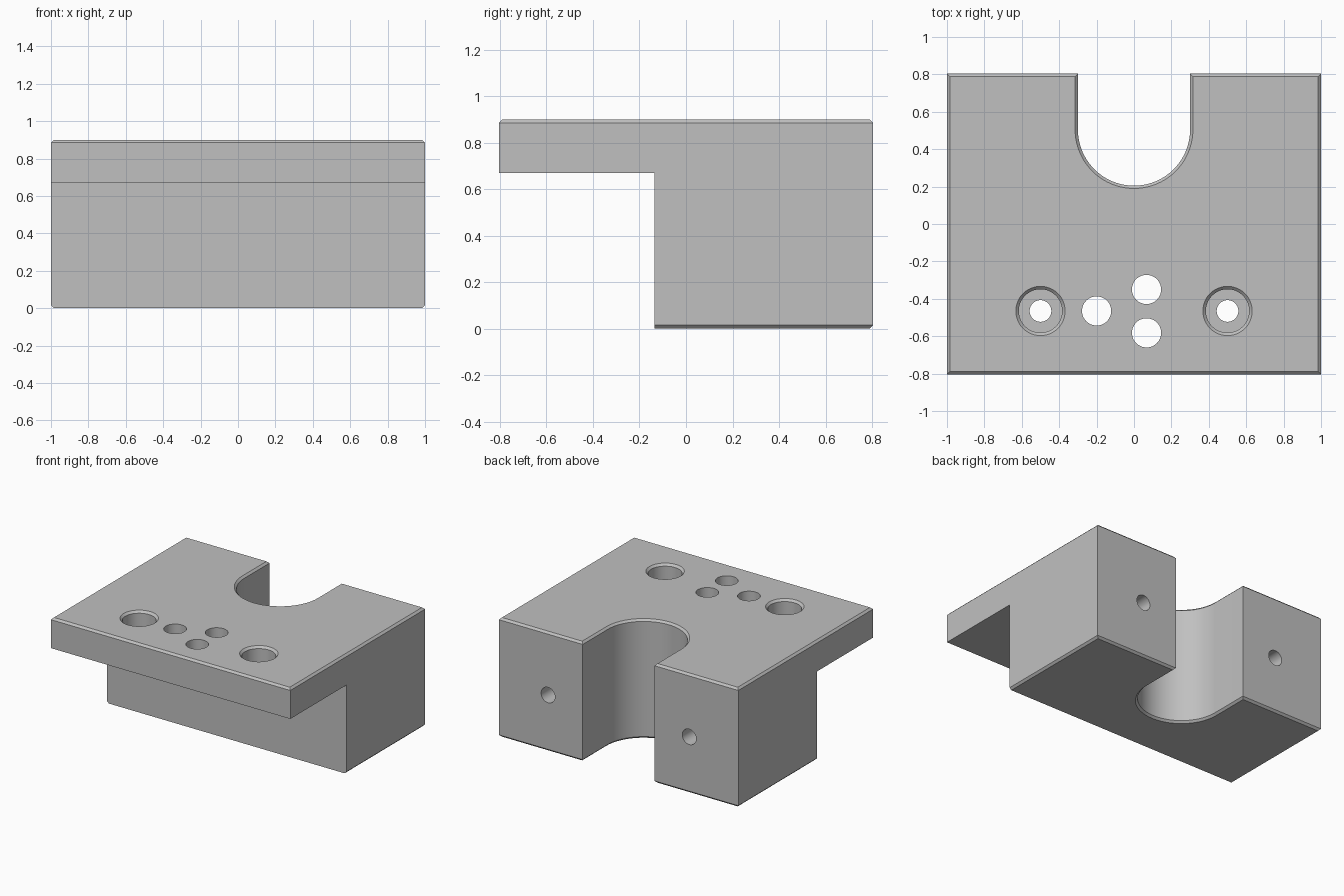
import bpy, bmesh
from math import pi, sin, cos
from mathutils import Matrix

cube = bpy.data.objects.get("Cube")
if cube:
    bpy.data.objects.remove(cube, do_unlink=True)

HEIGHT, HALF_X, HALF_Y = 0.9, 1.0, 0.804
CHAMFER = 0.015

grey = bpy.data.materials.new("plain grey")
grey.use_nodes = True
colour = (0.53, 0.53, 0.53, 1)
grey.diffuse_color = colour
grey.node_tree.nodes["Principled BSDF"].inputs["Base Color"].default_value = colour


def make_object(name, bm):
    bmesh.ops.recalc_face_normals(bm, faces=bm.faces)
    mesh = bpy.data.meshes.new(name)
    bm.to_mesh(mesh)
    bm.free()
    mesh.materials.append(grey)
    obj = bpy.data.objects.new(name, mesh)
    bpy.context.collection.objects.link(obj)
    return obj


def cut(target, cutter):
    cutter.hide_render = True
    mod = target.modifiers.new("cut", "BOOLEAN")
    mod.operation, mod.solver, mod.object = "DIFFERENCE", "EXACT", cutter
    bpy.context.view_layer.objects.active = target
    bpy.ops.object.modifier_apply(modifier=mod.name)
    bpy.data.objects.remove(cutter, do_unlink=True)


def cone(r_low, r_high, x, y, z_low, z_high):
    bm = bmesh.new()
    bmesh.ops.create_cone(bm, cap_ends=True, segments=48, radius1=r_low,
                          radius2=r_high, depth=z_high - z_low,
                          matrix=Matrix.Translation((x, y, (z_low + z_high) / 2)))
    return make_object("cutter", bm)


# Block outline with a rounded slot open to the back
SLOT_R, SLOT_Y = 0.3, 0.505
outline = [(-HALF_X, -HALF_Y), (HALF_X, -HALF_Y), (HALF_X, HALF_Y), (SLOT_R, HALF_Y)]
for i in range(41):
    a = -pi * i / 40
    outline.append((SLOT_R * cos(a), SLOT_Y + SLOT_R * sin(a)))
outline += [(-SLOT_R, HALF_Y), (-HALF_X, HALF_Y)]

bm = bmesh.new()
base = bm.faces.new([bm.verts.new((x, y, 0)) for x, y in outline])
top = bmesh.ops.extrude_face_region(bm, geom=[base])["geom"]
bmesh.ops.translate(bm, vec=(0, 0, HEIGHT),
                    verts=[g for g in top if isinstance(g, bmesh.types.BMVert)])
if not any(f.normal.z < -0.5 for f in bm.faces) or len(bm.faces) < len(outline) + 2:
    bm.faces.new([v for v in bm.verts if v.co.z == 0])
bmesh.ops.recalc_face_normals(bm, faces=bm.faces)

# Chamfer all top and bottom rims
rims = [e for e in bm.edges if abs(e.verts[0].co.z - e.verts[1].co.z) < 1e-5]
bmesh.ops.bevel(bm, geom=rims, offset=CHAMFER, segments=1,
                affect="EDGES", offset_type="OFFSET", profile=0.5)
block = make_object("mounting_block", bm)

# Step below the front flange
bm = bmesh.new()
bmesh.ops.create_cube(bm, size=2)
for v in bm.verts:
    v.co.x *= 1.5
    v.co.y = -0.135 if v.co.y > 0 else -1.5
    v.co.z = 0.67 if v.co.z > 0 else -0.5
cut(block, make_object("cutter", bm))

# Counterbored bolt holes
for side in (-1, 1):
    x, y = side * 0.5, -0.465
    cut(block, cone(0.058, 0.058, x, y, 0.5, 1))
    cut(block, cone(0.116, 0.116, x, y, 0.77, 1))
    cut(block, cone(0.116, 0.132, x, y, HEIGHT - 0.016, HEIGHT + 0.0001))

# Three plain through holes
for x, y in ((-0.2, -0.465), (0.067, -0.35), (0.067, -0.582)):
    cut(block, cone(0.078, 0.078, x, y, 0.5, 1))

# Blind holes in the back faces
for side in (-1, 1):
    hole = cone(0.058, 0.058, 0, 0, -0.3, 0.3)
    hole.data.transform(Matrix.Translation((side * 0.59, HALF_Y, 0.425))
                        @ Matrix.Rotation(pi / 2, 4, "X"))
    cut(block, hole)

# Smooth round walls, sharp edges elsewhere
bpy.ops.object.select_all(action="DESELECT")
block.select_set(True)
bpy.context.view_layer.objects.active = block
bpy.ops.object.shade_smooth_by_angle(angle=pi / 6)
